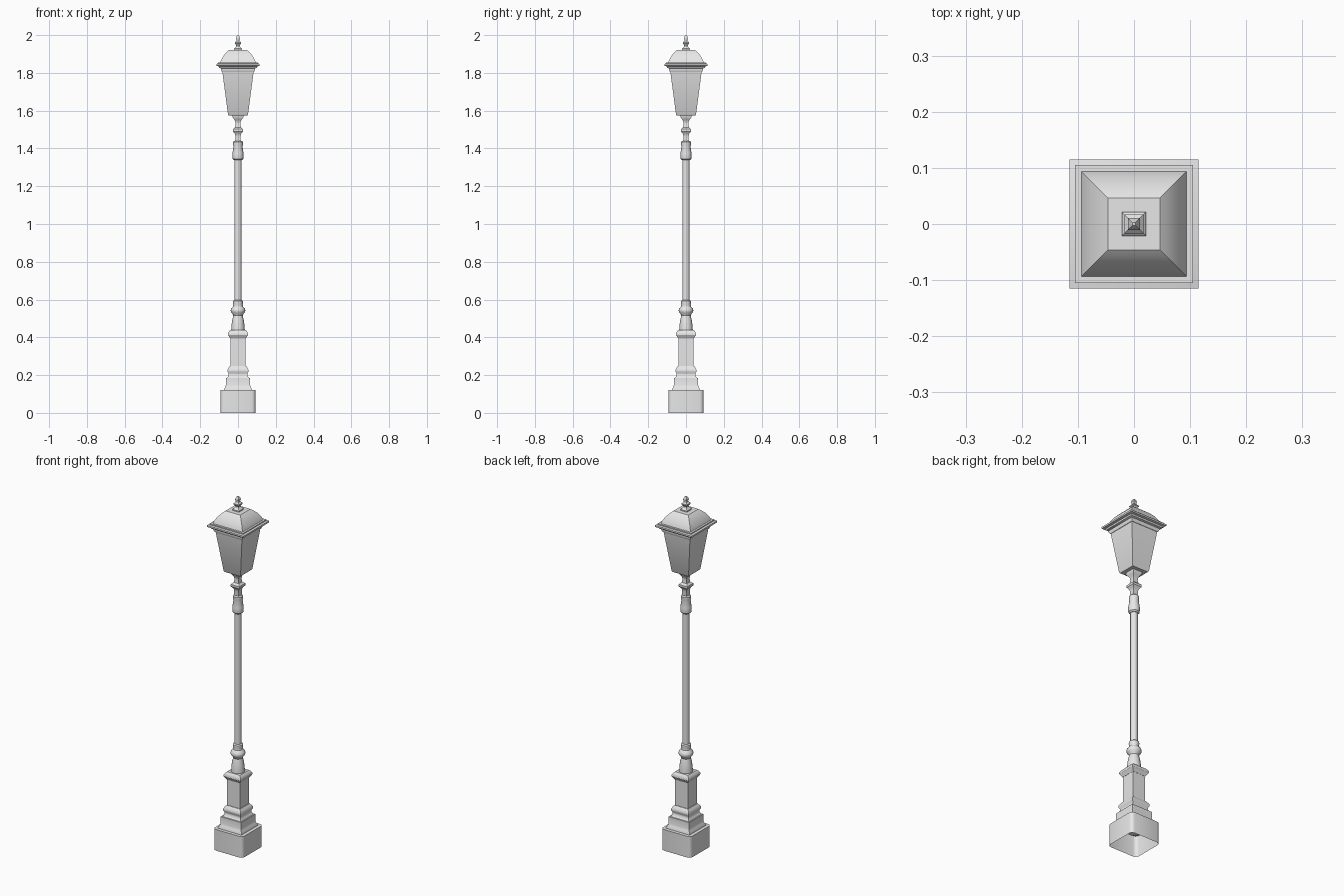
import bpy, bmesh, math

cube = bpy.data.objects.get("Cube")
if cube:
    bpy.data.objects.remove(cube, do_unlink=True)

grey = bpy.data.materials.new("light_grey")
grey.use_nodes = True
grey.diffuse_color = (0.8, 0.8, 0.8, 1)
grey.node_tree.nodes["Principled BSDF"].inputs["Base Color"].default_value = (0.8, 0.8, 0.8, 1)


def square(h):
    return [(-h, -h), (h, -h), (h, h), (-h, h)]


def circle(r, sides=16):
    return [(r * math.cos(math.tau * i / sides), r * math.sin(math.tau * i / sides))
            for i in range(sides)]


def rounded(h, r=0.02, steps=3):
    # Square footprint with softened corners
    pts = []
    for corner in range(4):
        a0 = math.pi / 2 * corner
        sx = 1 if corner in (0, 3) else -1
        sy = 1 if corner < 2 else -1
        for i in range(steps + 1):
            a = a0 + math.pi / 2 * i / steps
            pts.append((sx * (h - r) + r * math.cos(a), sy * (h - r) + r * math.sin(a)))
    return pts


def loft(name, footprint, profile, cap_bottom=True):
    # Stack footprints of given half width at each height
    bm = bmesh.new()
    rings = [[bm.verts.new((x, y, z)) for x, y in footprint(h)] for h, z in profile]
    n = len(rings[0])
    for low, high in zip(rings, rings[1:]):
        for i in range(n):
            j = (i + 1) % n
            bm.faces.new((low[i], low[j], high[j], high[i]))
    bm.faces.new(rings[-1])
    if cap_bottom:
        bm.faces.new(rings[0][::-1])
    mesh = bpy.data.meshes.new(name)
    bm.to_mesh(mesh)
    bm.free()
    obj = bpy.data.objects.new(name, mesh)
    bpy.context.collection.objects.link(obj)
    mesh.materials.append(grey)
    bpy.ops.object.select_all(action='DESELECT')
    obj.select_set(True)
    bpy.context.view_layer.objects.active = obj
    bpy.ops.object.shade_smooth_by_angle(angle=math.radians(32))
    return obj


# Hollow plinth, open underneath
loft("plinth", rounded, [(.093, 0), (.093, .12)], cap_bottom=False)

# Square pedestal with mouldings
loft("pedestal_foot", square, [
    (.074, .12), (.073, .127), (.067, .137), (.064, .147), (.064, .185)])
loft("pedestal_lower_moulding", square, [
    (.058, .185), (.052, .195), (.049, .203), (.05, .21), (.056, .22),
    (.056, .228), (.05, .238), (.043, .248)])
loft("pedestal_shaft", square, [(.04, .24), (.04, .4)])
loft("pedestal_cap", square, [
    (.041, .393), (.046, .402), (.053, .413), (.053, .422), (.047, .432), (.041, .438)])

# Round baluster and pole
loft("baluster", circle, [
    (.036, .435), (.035, .46), (.031, .49), (.025, .515), (.028, .522),
    (.037, .533), (.039, .543), (.036, .552), (.026, .564), (.025, .575),
    (.027, .583), (.026, .592), (.02, .597)])
loft("pole", circle, [(.019, .58), (.019, 1.35)])
loft("pole_socket", circle, [(.031, .07), (.031, .13)])
loft("pole_collar", circle, [
    (.021, 1.338), (.028, 1.345), (.03, 1.36), (.029, 1.375), (.024, 1.41),
    (.026, 1.42), (.026, 1.435), (.02, 1.44)])

# Square neck below the lantern
loft("lantern_neck", square, [
    (.015, 1.43), (.014, 1.465), (.017, 1.478), (.027, 1.49), (.027, 1.502),
    (.016, 1.512), (.013, 1.53), (.015, 1.545), (.022, 1.555), (.028, 1.565), (.03, 1.58)])

# Tapered lantern body, cornice and curved roof
loft("lantern_body", square, [(.049, 1.575), (.053, 1.58), (.084, 1.815)])
loft("lantern_cornice", square, [
    (.085, 1.805), (.09, 1.815), (.09, 1.823), (.1, 1.827), (.103, 1.835),
    (.115, 1.838), (.115, 1.847), (.105, 1.85), (.105, 1.856)])
loft("lantern_roof", square, [
    (.094, 1.855), (.091, 1.864), (.083, 1.88), (.071, 1.898), (.058, 1.912), (.046, 1.922)])

# Square finial
loft("finial", square, [
    (.021, 1.92), (.021, 1.928), (.014, 1.934), (.009, 1.942), (.011, 1.948),
    (.017, 1.955), (.017, 1.961), (.009, 1.969), (.008, 1.974), (.011, 1.983),
    (.008, 1.992), (.003, 2.0)])
